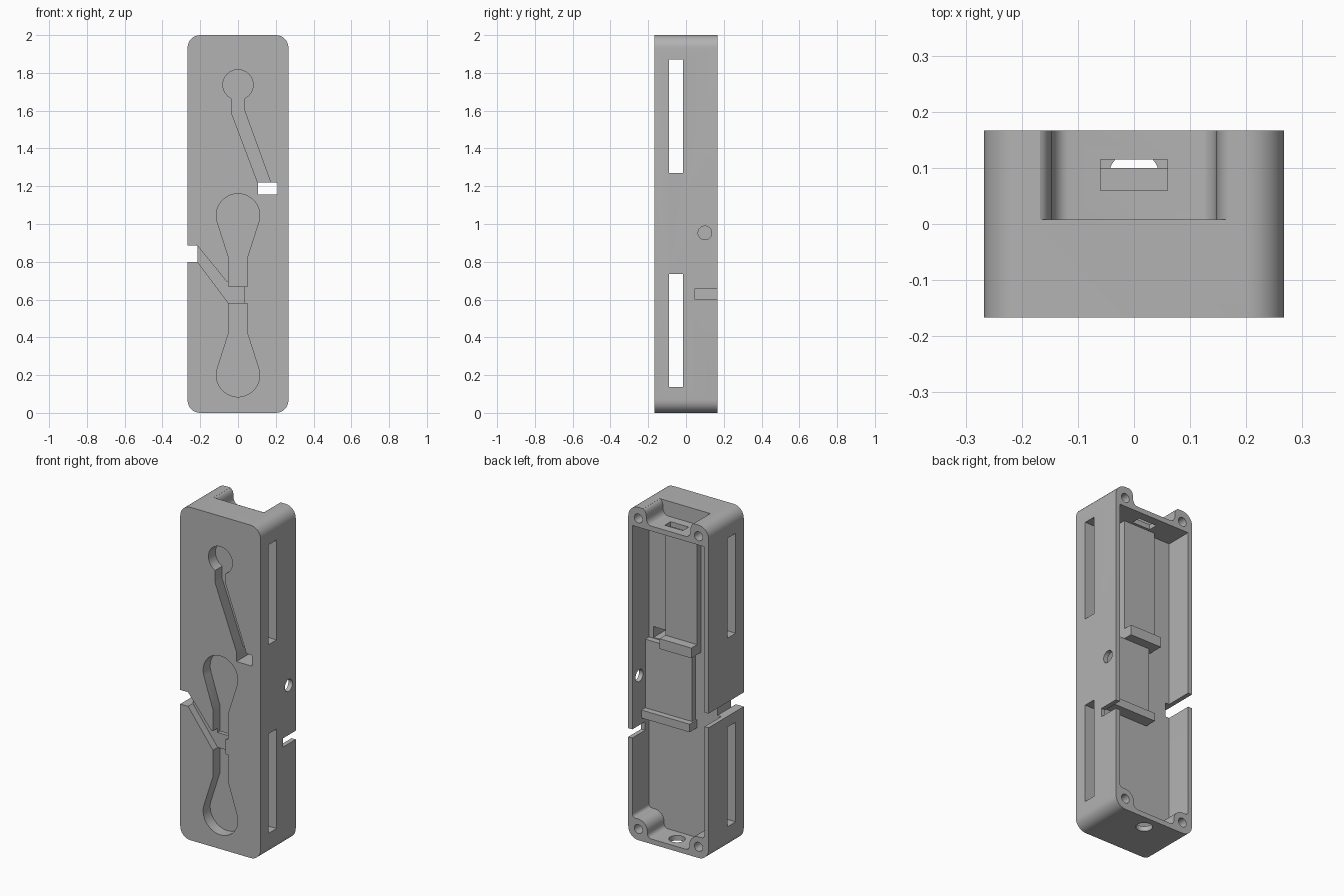
import bpy, bmesh, math

old = bpy.data.objects.get("Cube")
if old:
    bpy.data.objects.remove(old, do_unlink=True)

grey = bpy.data.materials.new("plain_grey")
grey.use_nodes = True
grey.diffuse_color = (0.45, 0.45, 0.45, 1)
grey.node_tree.nodes["Principled BSDF"].inputs["Base Color"].default_value = (0.45, 0.45, 0.45, 1)


def arc(cx, cy, rx, a0, a1, n=8, ry=None):
    """Points on an arc, angles in degrees."""
    ry = ry or rx
    angles = [math.radians(a0 + (a1 - a0) * i / n) for i in range(n + 1)]
    return [(cx + rx * math.cos(a), cy + ry * math.sin(a)) for a in angles]


def circle(cx, cy, r, n=32):
    return arc(cx, cy, r, 0, 360, n)[:-1]


def rect(a0, a1, b0, b1):
    return [(a0, b0), (a1, b0), (a1, b1), (a0, b1)]


def mirrored(half):
    """Close a half outline with its reflection across x = 0."""
    return half + [(-x, z) for x, z in reversed(half)]


def prism(name, outline, axis, lo, hi):
    """Extrude a 2D outline along an axis."""
    place = {"x": lambda p, d: (d, p[0], p[1]),
             "y": lambda p, d: (p[0], d, p[1]),
             "z": lambda p, d: (p[0], p[1], d)}[axis]
    bm = bmesh.new()
    a = [bm.verts.new(place(p, lo)) for p in outline]
    b = [bm.verts.new(place(p, hi)) for p in outline]
    bm.faces.new(a)
    bm.faces.new(b[::-1])
    for i in range(len(a)):
        j = (i + 1) % len(a)
        bm.faces.new((a[i], b[i], b[j], a[j]))
    bmesh.ops.recalc_face_normals(bm, faces=bm.faces)
    mesh = bpy.data.meshes.new(name)
    bm.to_mesh(mesh)
    bm.free()
    mesh.materials.append(grey)
    obj = bpy.data.objects.new(name, mesh)
    bpy.context.collection.objects.link(obj)
    return obj


W, D, R = 0.267, 0.167, 0.067      # half width, half depth, corner radius
WALL, FLOOR, TOP = 0.24, 0.008, 1.88
PX = 0.2                           # screw post position

# Outer shell with rounded corners
shell_outline = mirrored(arc(PX, R, R, -90, 0) + arc(PX, 2 - R, R, 0, 90))
case = prism("case", shell_outline, "y", -D, D)


def combine(operation, *args):
    tool = prism("helper", *args)
    tool.hide_render = True
    mod = case.modifiers.new("combine", "BOOLEAN")
    mod.operation, mod.object, mod.solver = operation, tool, "EXACT"
    bpy.context.view_layer.objects.active = case
    bpy.ops.object.modifier_apply(modifier=mod.name)
    bpy.data.objects.remove(tool, do_unlink=True)


def cut(*args):
    combine("DIFFERENCE", *args)


def add(*args):
    combine("UNION", *args)


# Rear cavity, leaving rounded posts in the bottom corners
cavity = mirrored(arc(0.115, 0.055, 0.025, -90, 0, 4)
                  + arc(PX, R, 0.06, 180, 90)
                  + arc(0.22, 0.147, 0.02, -90, 0, 4)
                  + [(WALL, TOP)])
cut(cavity, "y", FLOOR, 0.3)

# Raised pads and retaining ledges inside
add(rect(-0.105, 0.105, 1.18, 1.89), "y", -0.005, 0.045)
add(rect(-0.07, 0.25, 0.71, 1.15), "y", -0.005, 0.044)
add(rect(-0.105, 0.105, 1.149, 1.21), "y", -0.005, 0.1)
add(rect(-0.08, 0.25, 0.69, 0.738), "y", -0.005, 0.08)

# Curved recess in the top and the connector opening below it
recess = mirrored(arc(0.117, 1.95, 0.03, -90, 0, 6, 0.04)
                  + arc(0.172, 1.957, 0.025, 180, 100, 6, 0.043)
                  + [(0.168, 2.1)])
cut(recess, "y", FLOOR, 0.3)
cut(rect(-0.06, 0.06, 0.06, 0.115), "z", 1.85, 1.95)

# Round cable hole in the bottom
cut(circle(0, 0.085, 0.045), "z", -0.1, 0.06)

# Screw holes
for x in (-PX, PX):
    for z in (R, 2 - R):
        cut(circle(x, z, 0.027, 24), "y", 0.03, 0.3)

# Strap slots through the full width
for z0, z1 in ((0.137, 0.735), (1.27, 1.87)):
    cut(rect(-0.09, -0.015, z0, z1), "x", -0.4, 0.4)

# Round hole and slit in one side wall
cut(circle(0.1, 0.953, 0.036), "x", 0.2, 0.4)
cut(rect(0.045, 0.3, 0.603, 0.655), "x", 0.2, 0.4)

# Notch through the other side and window through the front
cut(rect(-0.4, -0.215, 0.8, 0.885), "y", -0.4, 0.4)
cut(rect(0.106, 0.21, 1.155, 1.22), "y", -0.4, 0.04)

# Upper keyhole groove with slanted channel
GROOVE = -0.1
keyhole = (arc(0, 1.737, 0.08, -64, 244, 32)
           + [(-0.035, 1.59), (0.106, 1.215), (0.175, 1.215), (0.035, 1.6)])
cut(keyhole, "y", -0.3, GROOVE)

# Shallow link groove running out to the side notch
link = [(-0.22, 0.891), (-0.06, 0.695), (-0.04, 0.695), (-0.04, 0.68), (0.035, 0.68),
        (0.035, 0.57), (-0.042, 0.57), (-0.22, 0.807)]
cut(link, "y", -0.3, -0.122)

# Bulb-shaped grooves, one upright and one inverted
for centre, shoulder, end, up in ((0.2, 0.42, 0.58, 1), (1.045, 0.825, 0.67, -1)):
    half = [(0.05, up * (end - centre)), (0.05, up * (shoulder - centre))]
    half += arc(0, 0, 0.115, 20, -85, 14)
    bulb = [(x, centre + up * z) for x, z in mirrored(half)]
    cut(bulb, "y", -0.3, GROOVE)

bpy.ops.object.select_all(action="DESELECT")
case.select_set(True)
bpy.context.view_layer.objects.active = case
bpy.ops.object.shade_smooth_by_angle(angle=math.radians(30))
